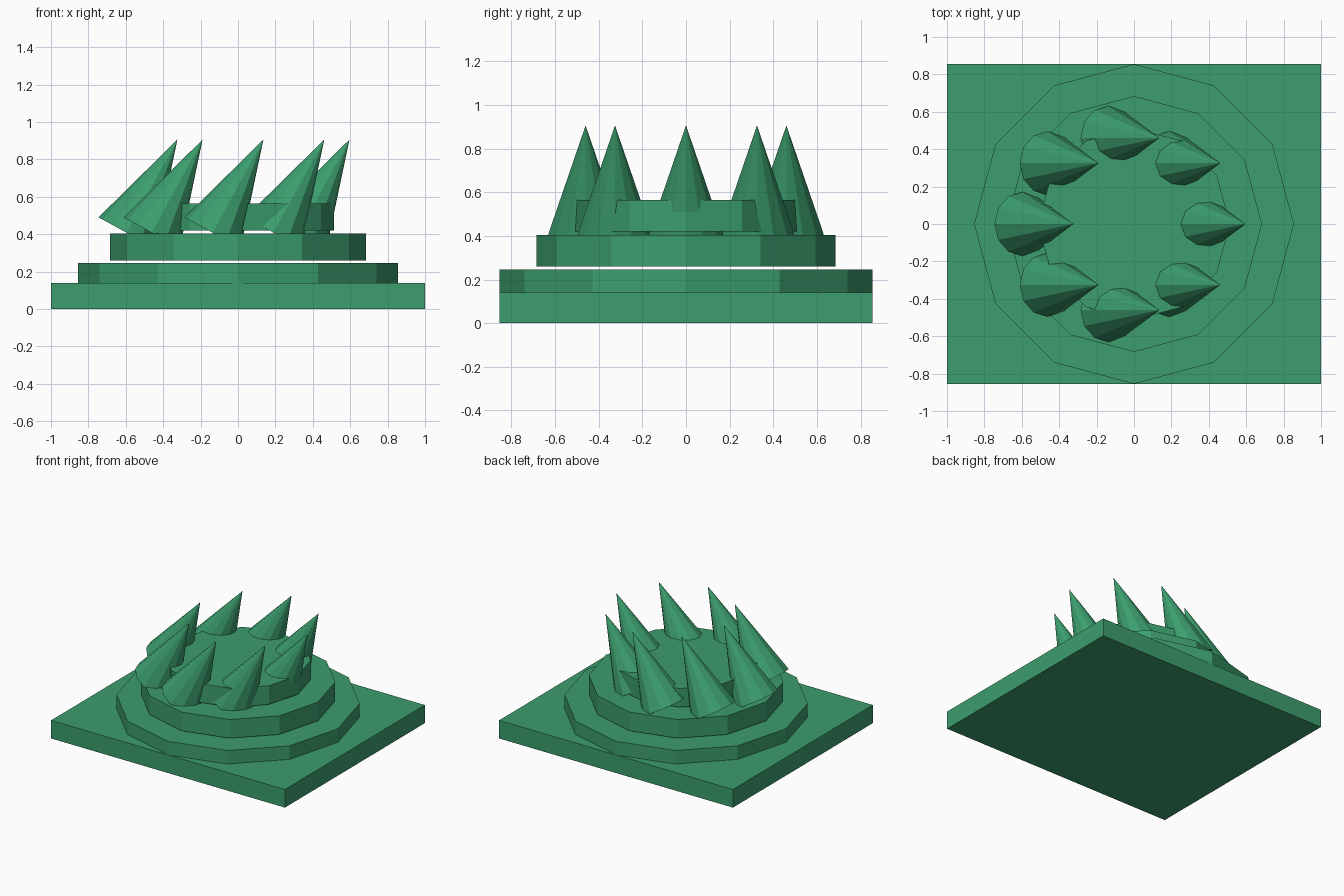
import bpy, math

if "Cube" in bpy.data.objects:
    bpy.data.objects.remove(bpy.data.objects["Cube"])

green = bpy.data.materials.new("leaf green")
green.diffuse_color = (0.045, 0.34, 0.155, 1)
green.use_nodes = True
green.node_tree.nodes["Principled BSDF"].inputs["Base Color"].default_value = green.diffuse_color


def finish(name):
    ob = bpy.context.object
    ob.name = name
    ob.data.materials.append(green)
    return ob


# Rectangular plinth
bpy.ops.mesh.primitive_cube_add(size=1, location=(0, 0, 0.07))
plinth = finish("plinth")
plinth.scale = (2.0, 1.71, 0.14)

# Three twelve-sided tiers, separated by thin gaps; the lowest sinks into the plinth
for i, radius in enumerate((0.855, 0.684, 0.513)):
    bpy.ops.mesh.primitive_cylinder_add(vertices=12, radius=radius, depth=0.145,
                                        location=(0, 0, 0.1725 + 0.16 * i))
    finish(f"tier_{i + 1}")

# Ring of eight spikes, all leaning towards +x
for i in range(8):
    a = i * math.tau / 8
    bpy.ops.mesh.primitive_cone_add(vertices=12, radius1=0.171, radius2=0, depth=0.567,
                                    location=(0.46 * math.cos(a), 0.46 * math.sin(a), 0.657),
                                    rotation=(0, 0.5, 0))
    finish(f"spike_{i + 1}")
